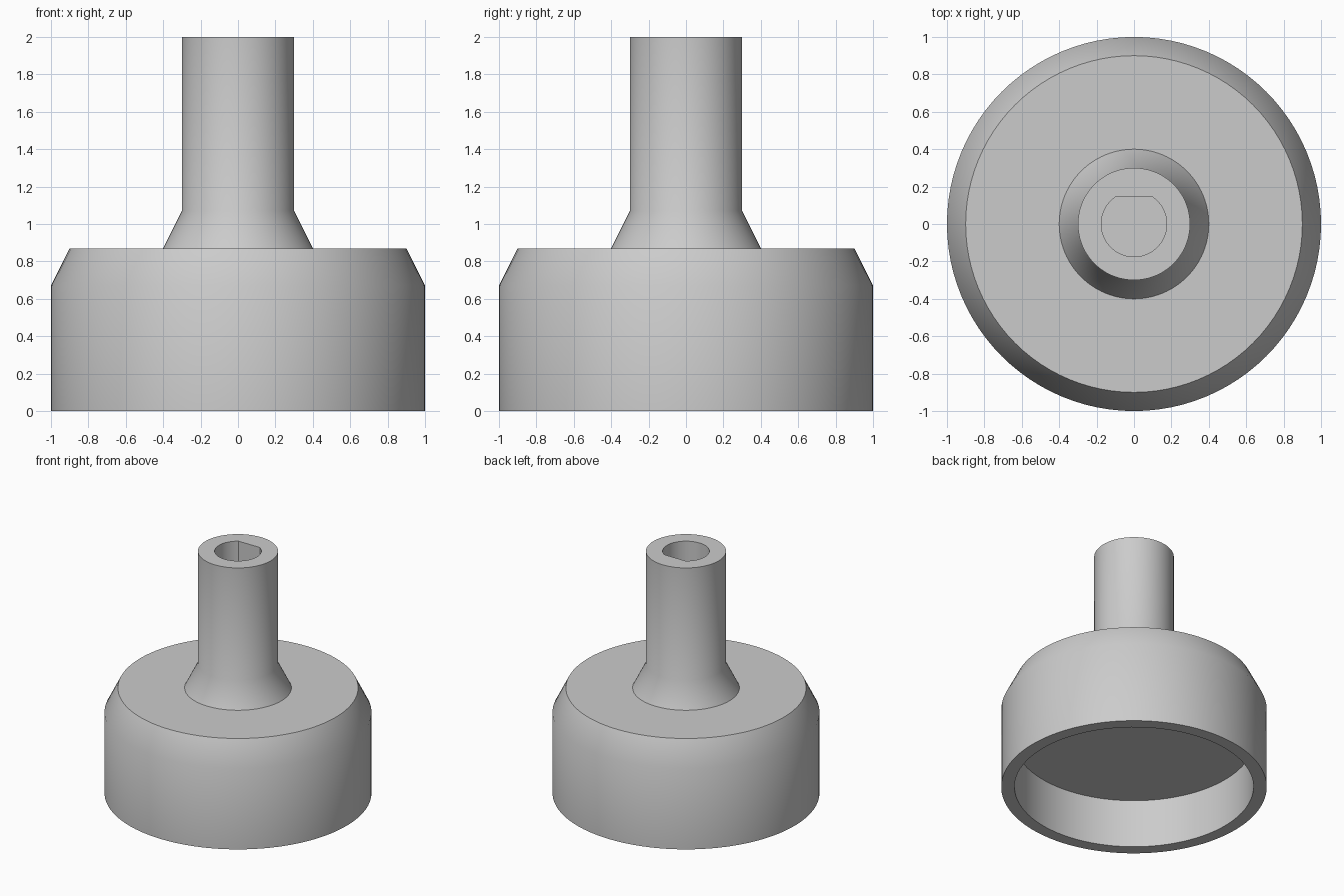
import bpy, bmesh
from math import sin, cos, pi, radians

cube = bpy.data.objects.get("Cube")
if cube:
    bpy.data.objects.remove(cube)

SEGMENTS = 96
FLAT_ANGLE = 15 * 2 * pi / SEGMENTS      # where the flat of the D-shaped bore starts


def ring(bm, radius, z, d_shaped=False):
    """One closed loop of vertices, optionally cut flat towards +y."""
    flat = radius * sin(FLAT_ANGLE)
    verts = []
    for i in range(SEGMENTS):
        a = 2 * pi * i / SEGMENTS
        r = radius
        if d_shaped and sin(a) > sin(FLAT_ANGLE):
            r = flat / sin(a)
        verts.append(bm.verts.new((r * cos(a), r * sin(a), z)))
    return verts


# Single neutral material
grey = bpy.data.materials.new("plain grey")
grey.use_nodes = True
colour = (0.6, 0.6, 0.6, 1)
grey.diffuse_color = colour
grey.node_tree.nodes["Principled BSDF"].inputs["Base Color"].default_value = colour

# Profile from the cup ceiling, round the outside, up the stem to the bore
bm = bmesh.new()
profile = [
    (0.9, 0.4), (0.9, 0), (1, 0), (1, 0.67),     # hollow cup and wall
    (0.9, 0.87), (0.4, 0.87),                    # bevelled shoulder
    (0.3, 1.07), (0.3, 2),                       # flared stem
]
rings = [ring(bm, r, z) for r, z in profile]
rings += [ring(bm, 0.175, z, d_shaped=True) for z in (2, 0.87)]   # blind bore

for low, high in zip(rings, rings[1:]):
    for i in range(SEGMENTS):
        j = (i + 1) % SEGMENTS
        bm.faces.new((low[i], low[j], high[j], high[i]))

# Cup ceiling and bore floor
bm.faces.new(list(reversed(rings[0])))
bm.faces.new(rings[-1])
bmesh.ops.recalc_face_normals(bm, faces=bm.faces)

mesh = bpy.data.meshes.new("knob")
bm.to_mesh(mesh)
bm.free()
mesh.materials.append(grey)
knob = bpy.data.objects.new("hollow_knob_with_stem", mesh)
bpy.context.collection.objects.link(knob)

# Smooth round walls, keep the rims sharp
bpy.ops.object.select_all(action="DESELECT")
knob.select_set(True)
bpy.context.view_layer.objects.active = knob
bpy.ops.object.shade_smooth_by_angle(angle=radians(30))
